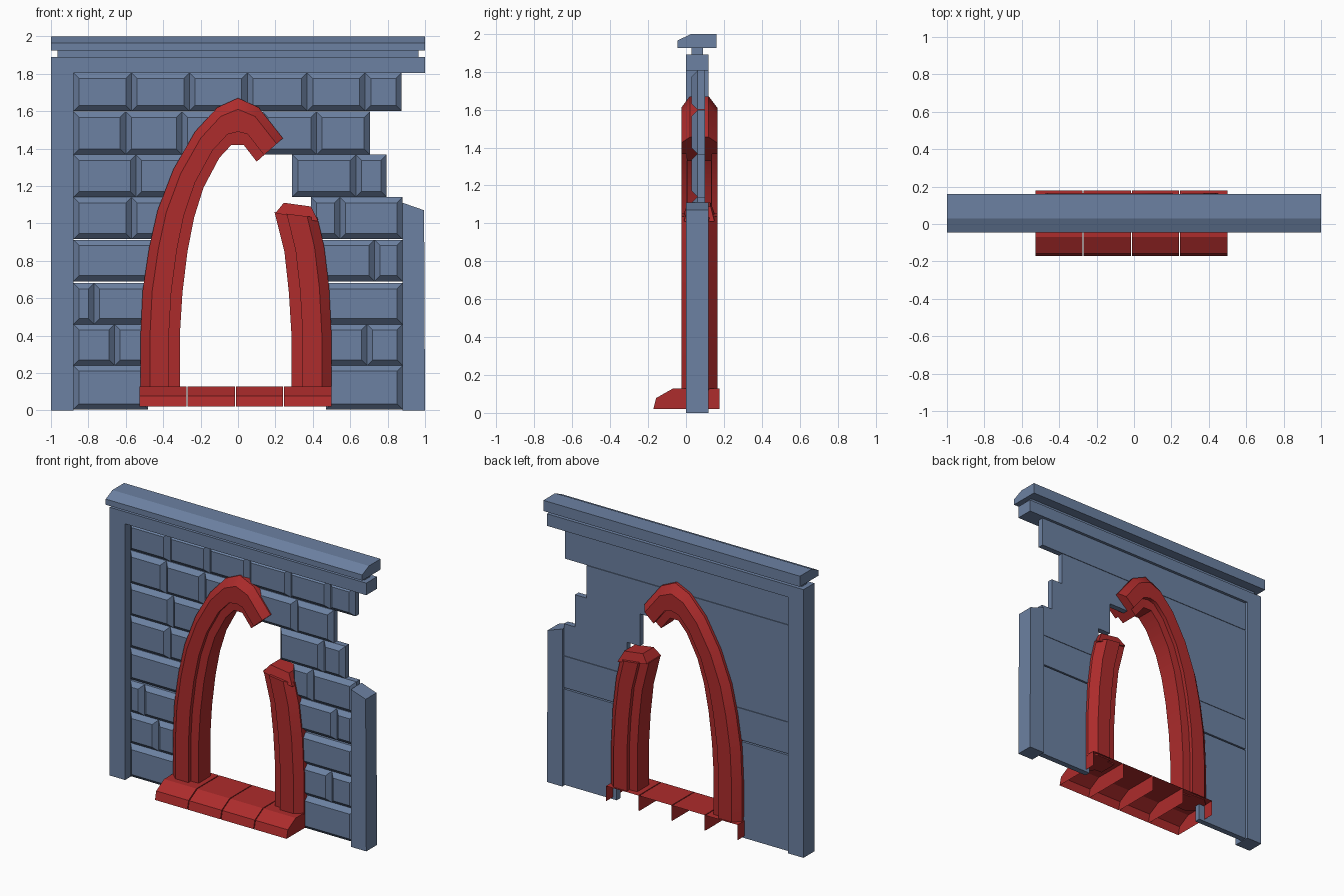
import bpy, bmesh

if "Cube" in bpy.data.objects:
    bpy.data.objects.remove(bpy.data.objects["Cube"])


def material(name, rgb):
    m = bpy.data.materials.new(name)
    m.diffuse_color = (*rgb, 1)
    m.use_nodes = True
    m.node_tree.nodes["Principled BSDF"].inputs["Base Color"].default_value = m.diffuse_color
    return m


STONE = material("blue_stone", (0.15, 0.22, 0.36))
RED = material("red_trim", (0.42, 0.025, 0.025))


def finish(bm, name, mat, smooth=None):
    bmesh.ops.recalc_face_normals(bm, faces=bm.faces)
    mesh = bpy.data.meshes.new(name)
    bm.to_mesh(mesh)
    bm.free()
    obj = bpy.data.objects.new(name, mesh)
    bpy.context.collection.objects.link(obj)
    mesh.materials.append(mat)
    if smooth:
        bpy.ops.object.select_all(action='DESELECT')
        obj.select_set(True)
        bpy.context.view_layer.objects.active = obj
        bpy.ops.object.shade_smooth_by_angle(angle=smooth)
    return obj


def loft(bm, rings, caps=True):
    """Join equal closed rings of points with quads and cap the ends."""
    vs = [[bm.verts.new(p) for p in r] for r in rings]
    n = len(vs[0])
    for a, b in zip(vs, vs[1:]):
        for i in range(n):
            bm.faces.new((a[i], a[(i + 1) % n], b[(i + 1) % n], b[i]))
    if caps:
        bm.faces.new(vs[0])
        bm.faces.new(vs[-1])


def prism_y(name, outline, y0, y1):
    """Outline in (x, z) extruded along y."""
    bm = bmesh.new()
    loft(bm, [[(x, y, z) for x, z in outline] for y in (y0, y1)])
    return finish(bm, name, STONE)


# Frame: posts, beam, neck and coping; the right post is broken off
prism_y("left_post_and_beam", [(-1, 0), (-.88, 0), (-.88, 1.805), (1, 1.805), (1, 1.89), (-1, 1.89)], 0, .12)
prism_y("right_broken_post", [(.88, 0), (1, 0), (.995, 1.07), (.88, 1.11)], 0, .12)
prism_y("coping_neck", [(-.965, 1.885), (.965, 1.885), (.965, 1.93), (-.965, 1.93)], .03, .09)
bm = bmesh.new()
coping = [(-.045, 1.925), (.16, 1.925), (.16, 2), (.03, 2), (-.045, 1.965)]
loft(bm, [[(x, y, z) for y, z in coping] for x in (-1, 1)])
finish(bm, "coping", STONE)

# Brick courses: (bottom, top, runs of joint positions either side of the arch)
COURSES = [
    (.005, .24, [[-.88, -.48], [.47, .88]]),
    (.24, .46, [[-.88, -.66, -.48], [.46, .69, .88]]),
    (.46, .68, [[-.88, -.77, -.46], [.45, .88]]),
    (.69, .912, [[-.88, -.43], [.41, .73, .88]]),
    (.915, 1.14, [[-.88, -.57, -.36], [.39, .545, .88]]),
    (1.14, 1.367, [[-.88, -.545, -.27], [.29, .63, .795]]),
    (1.367, 1.597, [[-.88, -.60, -.30, -.12], [.13, .42, .705]]),
    (1.6, 1.805, [[-.88, -.57, -.26, .05, .37, .68, .875]]),
]
bm = bmesh.new()
B = .03
for z0, z1, runs in COURSES:
    for run in runs:
        for a, b in zip(run, run[1:]):
            rings = []
            for y, inset in ((.10, 0), (.06, 0), (.03, B)):
                l, r, d, u = a + inset, b - inset, z0 + inset, z1 - inset
                rings.append([(l, y, d), (r, y, d), (r, y, u), (l, y, u)])
            loft(bm, rings)
finish(bm, "brick_courses", STONE)

# Arch moulding: stepped inner edge, chamfered outer edge; (across 0..1, y)
SECTION = [(0, .005), (.28, .002), (.28, -.025), (.76, -.025), (1, .02),
           (1, .12), (.76, .165), (.28, .165), (.28, .138), (0, .135)]


def moulding(name, stations):
    """Stations are (inner x, inner z, outer x, outer z)."""
    bm = bmesh.new()
    loft(bm, [[(xi + t * (xo - xi), y, zi + t * (zo - zi)) for t, y in SECTION]
              for xi, zi, xo, zo in stations])
    finish(bm, name, RED, .7)


moulding("arch_left_sweep", [
    (-.31, .12, -.52, .12), (-.31, .42, -.522, .38), (-.297, .63, -.51, .64),
    (-.27, .85, -.475, .87), (-.235, 1.03, -.43, 1.07), (-.185, 1.19, -.345, 1.29),
    (-.10, 1.35, -.23, 1.49), (-.035, 1.42, -.11, 1.62), (-.0, 1.42, -.0, 1.67),
    (.03, 1.42, .11, 1.62), (.10, 1.33, .24, 1.455)])
moulding("arch_right_stub", [
    (.285, .12, .50, .12), (.285, .42, .50, .40), (.272, .63, .487, .66),
    (.248, .85, .46, .88), (.195, 1.06, .425, 1.03)])
# broken crown on top of the stub
bm = bmesh.new()
loft(bm, [[(.20, -.01, 1.055), (.43, -.01, 1.01), (.43, .15, 1.01), (.20, .15, 1.055)],
          [(.245, .01, 1.11), (.39, .01, 1.09), (.39, .13, 1.09), (.245, .13, 1.11)]])
finish(bm, "stub_broken_top", RED)

# Sill: four blocks, hollow underneath and at the back
bm = bmesh.new()
SILL = [(-.172, .02), (-.158, .078), (-.07, .128), (.178, .128), (.178, .02)]
edges = [-.53, -.272, -.014, .244, .502]
for a, b in zip(edges, edges[1:]):
    rings = [[bm.verts.new((x, y, z)) for y, z in SILL] for x in (a + .003, b - .003)]
    for r in rings:
        bm.faces.new(r)
    for i in range(3):
        bm.faces.new((rings[0][i], rings[0][i + 1], rings[1][i + 1], rings[1][i]))
finish(bm, "sill_blocks", RED)
